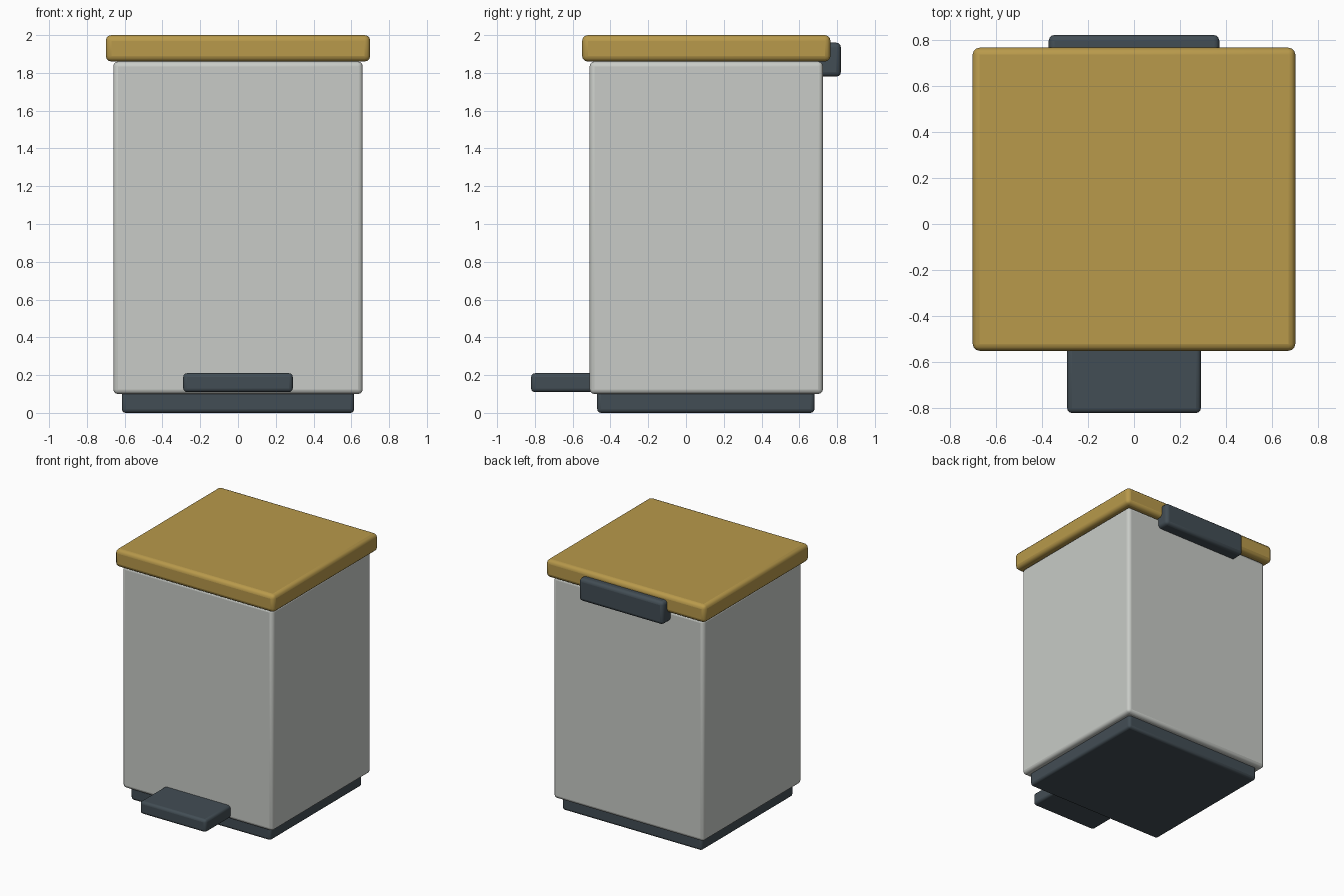
import bpy
from mathutils import Vector

if "Cube" in bpy.data.objects:
    bpy.data.objects.remove(bpy.data.objects["Cube"])


def material(name, color):
    mat = bpy.data.materials.new(name)
    mat.diffuse_color = color
    mat.use_nodes = True
    mat.node_tree.nodes["Principled BSDF"].inputs["Base Color"].default_value = mat.diffuse_color
    return mat


def rounded_box(name, lo, hi, radius, mat):
    """Box between two corners with softly rounded edges."""
    lo, hi = Vector(lo), Vector(hi)
    bpy.ops.mesh.primitive_cube_add(size=1, location=(lo + hi) / 2)
    obj = bpy.context.object
    obj.name = name
    obj.scale = hi - lo
    bpy.ops.object.transform_apply(location=False, rotation=False, scale=True)
    bevel = obj.modifiers.new("rounded_edges", 'BEVEL')
    bevel.width = radius
    bevel.segments = 3
    obj.data.materials.append(mat)
    bpy.ops.object.shade_smooth_by_angle()
    return obj


steel = material("light_steel", (0.58, 0.60, 0.57, 1))
wood = material("golden_wood", (0.48, 0.32, 0.07, 1))
dark = material("dark_plastic", (0.055, 0.075, 0.09, 1))

# Plinth, bin body and overhanging lid
rounded_box("base", (-0.615, -0.47, 0), (0.615, 0.68, 0.12), 0.02, dark)
rounded_box("body", (-0.66, -0.51, 0.10), (0.66, 0.725, 1.86), 0.025, steel)
rounded_box("lid", (-0.70, -0.55, 1.86), (0.70, 0.765, 2.0), 0.03, wood)

# Foot pedal at the front, hinge cover at the back
rounded_box("pedal", (-0.29, -0.82, 0.11), (0.29, -0.46, 0.21), 0.02, dark)
rounded_box("hinge", (-0.37, 0.68, 1.78), (0.37, 0.82, 1.96), 0.025, dark)
